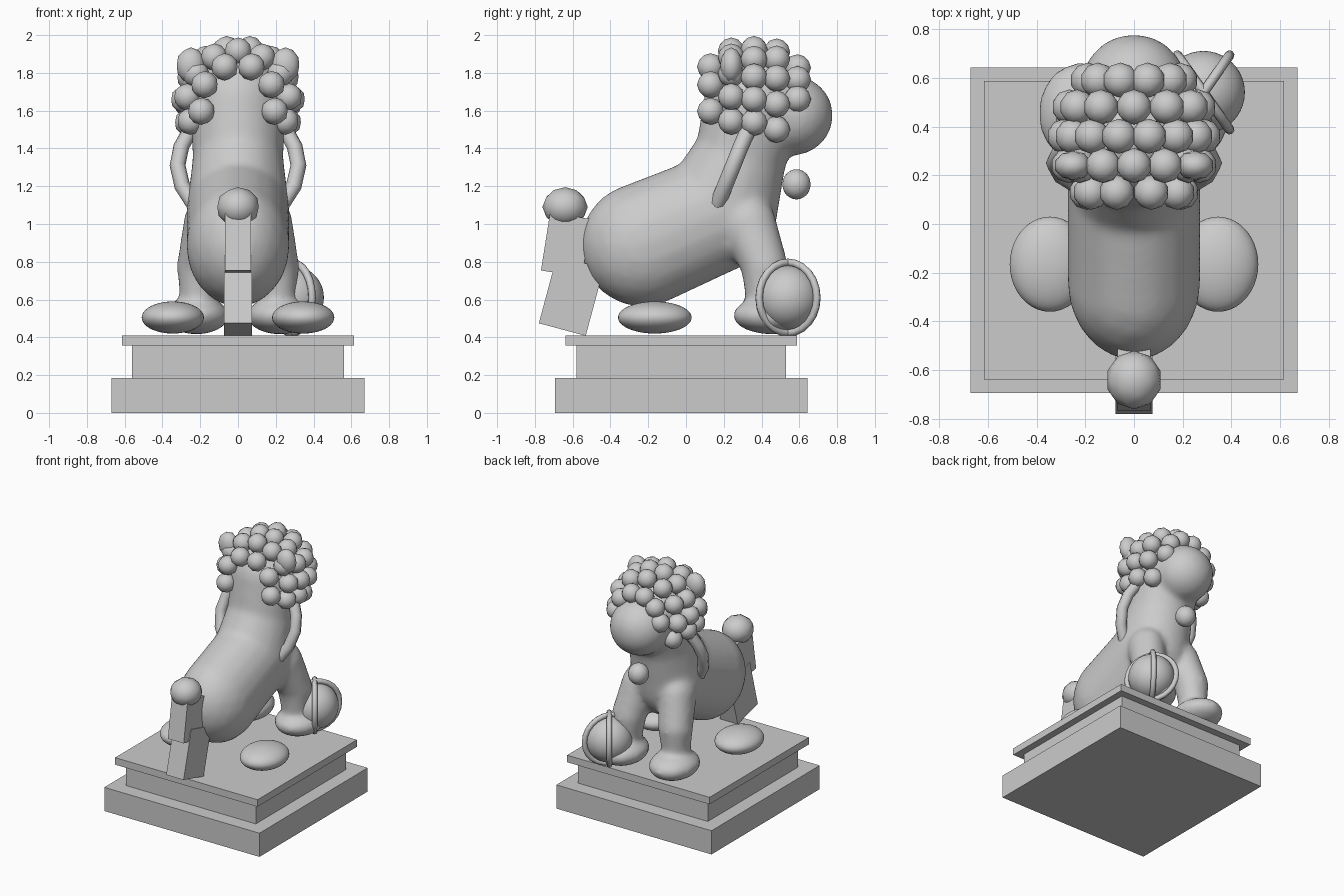
import bpy, bmesh
from math import radians, sin, cos
from mathutils import Matrix, Vector

if "Cube" in bpy.data.objects:
    bpy.data.objects.remove(bpy.data.objects["Cube"])


def finish(name, bm, angle=None):
    """Turn a bmesh into a named object; angle None keeps it fully smooth."""
    me = bpy.data.meshes.new(name)
    bm.to_mesh(me)
    bm.free()
    ob = bpy.data.objects.new(name, me)
    bpy.context.collection.objects.link(ob)
    me.shade_smooth()
    if angle:
        bpy.ops.object.select_all(action='DESELECT')
        ob.select_set(True)
        bpy.context.view_layer.objects.active = ob
        bpy.ops.object.shade_smooth_by_angle(angle=radians(angle))
    return ob


def add_ball(bm, loc, size, sub=2):
    m = Matrix.Translation(loc) @ Matrix.Diagonal((*size, 1))
    bmesh.ops.create_icosphere(bm, subdivisions=sub, radius=1, matrix=m)


def ball(name, loc, size, sub=2):
    bm = bmesh.new()
    add_ball(bm, loc, size, sub)
    return finish(name, bm)


def box(name, loc, size, tilt=0):
    bm = bmesh.new()
    m = (Matrix.Translation(loc) @ Matrix.Rotation(radians(tilt), 4, 'X')
         @ Matrix.Diagonal((*size, 1)))
    bmesh.ops.create_cube(bm, size=1, matrix=m)
    return finish(name, bm, 30)


def chain(bm, points, steps=8):
    """Row of overlapping ellipsoids through (centre, size) points."""
    for (c0, s0), (c1, s1) in zip(points, points[1:]):
        for i in range(steps + 1):
            t = i / steps
            add_ball(bm, Vector(c0).lerp(Vector(c1), t),
                     Vector(s0).lerp(Vector(s1), t), 3)


# Stepped plinth
box("plinth_base", (0, -.025, .0925), (1.34, 1.335, .185))
box("plinth_middle", (0, -.025, .27), (1.12, 1.11, .18))
box("plinth_top", (0, -.025, .383), (1.23, 1.225, .055))

# Body, head, muzzle and front legs fused into one smooth form
bm = bmesh.new()
chain(bm, [((0, -.23, .89), (.275, .33, .33)),
           ((0, .17, 1.06), (.275, .315, .315)),
           ((0, .29, 1.36), (.24, .245, .24)),
           ((0, .36, 1.63), (.26, .27, .27))])
chain(bm, [((0, .38, 1.6), (.23, .22, .24)),
           ((0, .56, 1.575), (.22, .22, .215))], 4)
for s in (-1, 1):
    chain(bm, [((s * .16, .33, 1.0), (.13, .15, .15)),
               ((s * .2, .415, .78), (.125, .125, .12)),
               ((s * .21, .42, .56), (.095, .1, .1))])
    add_ball(bm, (s * .22, .455, .515), (.175, .21, .1), 3)
body = finish("body", bm)
rem = body.modifiers.new("fuse", 'REMESH')
rem.mode = 'VOXEL'
rem.voxel_size = .02
rem.use_smooth_shade = True
smo = body.modifiers.new("soften", 'SMOOTH')
smo.factor = .5
smo.iterations = 12

# Mane curls in arcs around the head: y, arc radius, count, first angle
bm = bmesh.new()
for y, r, n, a0 in [(.13, .2, 6, -14), (.24, .27, 9, -22), (.36, .285, 10, -22),
                    (.48, .265, 9, -33), (.59, .19, 6, 5)]:
    for i in range(n):
        a = radians(a0 + (180 - 2 * a0) * i / (n - 1))
        add_ball(bm, (r * cos(a), y, 1.645 + r * sin(a)), (.072, .072, .072))
finish("mane_curls", bm)

for s, side in ((-1, "left"), (1, "right")):
    ball(side + "_ear", (s * .25, .24, 1.84), (.078, .06, .095))
    ball(side + "_hind_paw", (s * .345, -.165, .505), (.165, .195, .085), 4)
    # Bowed ribbon hanging beside the neck
    cu = bpy.data.curves.new(side + "_ribbon", 'CURVE')
    cu.dimensions = '3D'
    cu.bevel_depth = .042
    cu.bevel_resolution = 2
    cu.use_fill_caps = True
    sp = cu.splines.new('POLY')
    pts = [(.25, .33, 1.5), (.3, .29, 1.41), (.32, .25, 1.31),
           (.295, .205, 1.2), (.23, .165, 1.1)]
    sp.points.add(len(pts) - 1)
    for p, (x, y, z) in zip(sp.points, pts):
        p.co = (s * x, y, z, 1)
    sp.use_smooth = True
    bpy.context.collection.objects.link(bpy.data.objects.new(side + "_ribbon", cu))

# Bell on the chest
ball("bell", (0, .585, 1.21), (.075, .075, .08), 3)

# Tail blocks and tip
box("tail_lower", (0, -.607, .62), (.15, .257, .37), -15)
box("tail_upper", (0, -.635, .89), (.137, .22, .31), -9)
ball("tail_tip", (0, -.64, 1.09), (.115, .12, .105))

# Ball under the right paw with two crossing bands
centre = (.285, .54, .61)
ball("play_ball", centre, (.17, .17, .17), 4)
for name, turn in (("ball_band_a", 35), ("ball_band_b", -35)):
    bpy.ops.mesh.primitive_torus_add(
        major_radius=.187, minor_radius=.02, major_segments=24, minor_segments=8,
        location=centre, rotation=(0, radians(90), radians(turn)))
    ob = bpy.context.object
    ob.name = name
    bpy.ops.object.shade_smooth()
